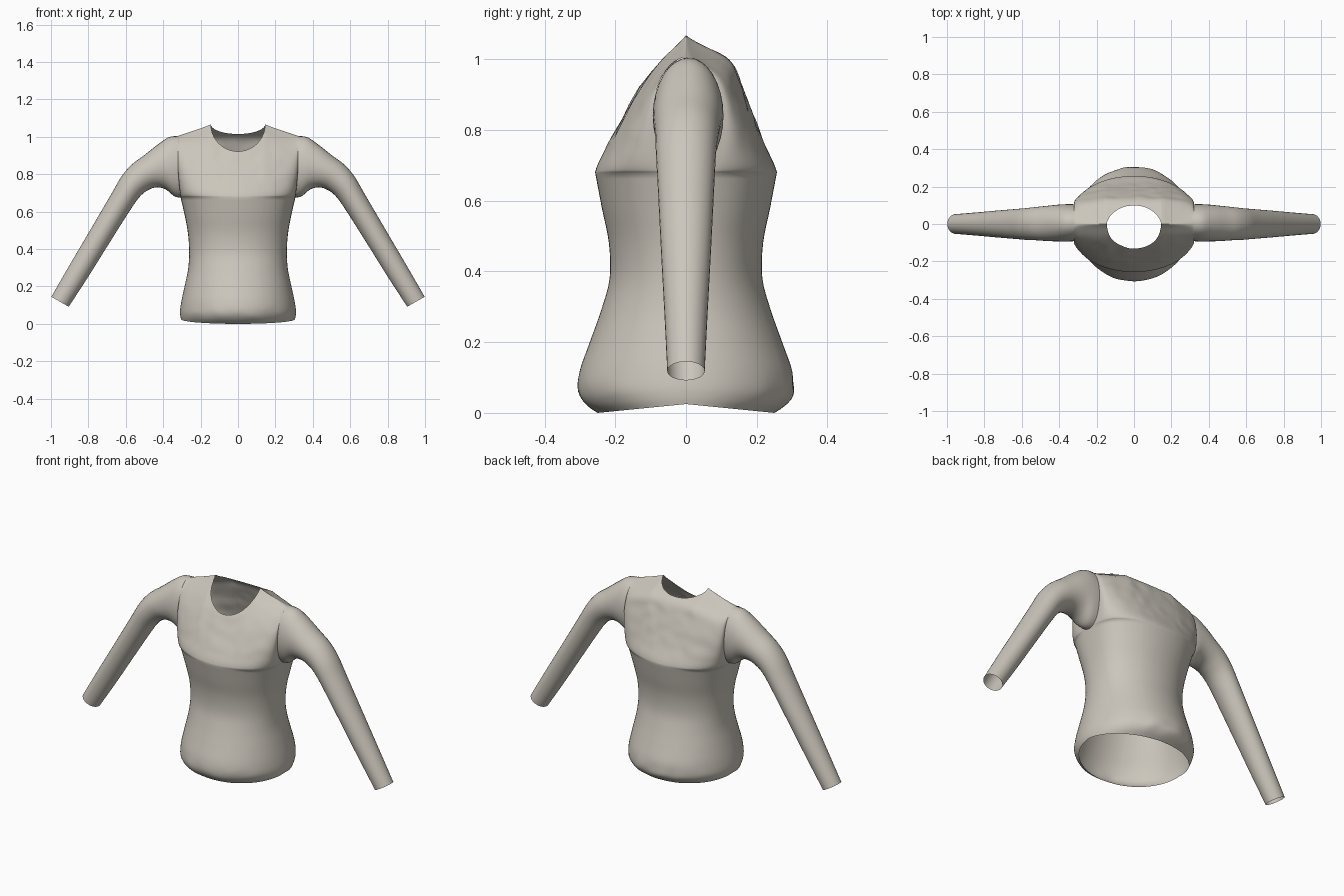
import bpy, bmesh, math
from mathutils import noise, Vector

if "Cube" in bpy.data.objects:
    bpy.data.objects.remove(bpy.data.objects["Cube"], do_unlink=True)

cloth = bpy.data.materials.new("warm grey cloth")
COLOUR = (0.60, 0.565, 0.50, 1)
cloth.diffuse_color = COLOUR
cloth.use_nodes = True
bsdf = cloth.node_tree.nodes["Principled BSDF"]
bsdf.inputs["Base Color"].default_value = COLOUR
bsdf.inputs["Roughness"].default_value = 0.8


def spline(rows, t):
    """Smooth interpolation through rows of values, t from 0 to 1."""
    f = min(max(t, 0), 1) * (len(rows) - 1)
    i = min(int(f), len(rows) - 2)
    f -= i
    a, b, c, d = (rows[min(max(k, 0), len(rows) - 1)] for k in range(i - 1, i + 3))
    return [q + 0.5 * f * (r - p + f * (2*p - 5*q + 4*r - s + f * (3*(q - r) + s - p)))
            for p, q, r, s in zip(a, b, c, d)]


def add_grid(bm, rows, flip):
    verts = [[bm.verts.new(p) for p in row] for row in rows]
    for lo, hi in zip(verts, verts[1:]):
        for j in range(len(lo) - 1):
            quad = [lo[j], lo[j + 1], hi[j + 1], hi[j]]
            bm.faces.new(quad[::-1] if flip else quad)


def finish(bm, name):
    bmesh.ops.remove_doubles(bm, verts=bm.verts, dist=0.0005)
    bmesh.ops.dissolve_degenerate(bm, edges=bm.edges, dist=0.0001)
    mesh = bpy.data.meshes.new(name)
    bm.to_mesh(mesh)
    bm.free()
    mesh.materials.append(cloth)
    obj = bpy.data.objects.new(name, mesh)
    bpy.context.collection.objects.link(obj)
    bpy.ops.object.select_all(action='DESELECT')
    obj.select_set(True)
    bpy.context.view_layer.objects.active = obj
    bpy.ops.object.shade_smooth_by_angle(angle=math.radians(55))
    return obj


# Torso below the bust: height, half width, depth
BODY = [(0, .305, .25), (.025, .309, .285), (.06, .309, .305), (.12, .30, .30),
        (.20, .284, .272), (.29, .267, .24), (.38, .261, .216), (.48, .267, .218),
        (.58, .285, .238), (.68, .308, .257)]
# Chest from bust to shoulder: front depth, back depth
CHEST = [(.257, .257), (.228, .23), (.194, .203), (.158, .178),
         (.118, .153), (.065, .118), (0, 0)]
BUST, PEAK, NECK, SHOULDER = .68, 1.067, .145, .322
NECK_U = NECK / SHOULDER


def columns():
    """Positions across the panel, with one exactly at each neck point."""
    inner = [NECK_U * math.sin(math.pi / 2 * i / 10) for i in range(11)]
    start = math.asin(NECK_U)
    outer = [math.sin(start + (math.pi / 2 - start) * i / 14) for i in range(1, 15)]
    half = inner + outer
    return [-u for u in half[:0:-1]] + half


def body_point(u, t, side):
    z, w, d = spline(BODY, t)
    power = 1 - 0.3 * t * t
    c = max(0, 1 - u * u) ** (power / 2)
    x, y = u * w, d * c
    # Gathered cloth above the hem, and a hem that lifts at the sides
    gather = math.exp(-((z - .05) / .05) ** 2)
    y += c * gather * .006 * noise.noise(Vector((x * 14, side * 5, z * 16)))
    z += .025 * (1 - c) * max(0, 1 - z / .3)
    return x, side * y, z


def chest_point(u, v, side):
    a = abs(u)
    if a <= NECK_U:
        top = PEAK
        dip = .145 if side < 0 else .052
        limit = top - dip * math.sqrt(max(0, 1 - (a / NECK_U) ** 2))
    else:
        k = (a - NECK_U) / (1 - NECK_U)
        top = limit = PEAK - .062 * k ** .9
    s = v * (limit - BUST) / (top - BUST)
    depth = spline(CHEST, s)[0 if side < 0 else 1]
    armhole = (.092 if side < 0 else .105) * math.sqrt(max(0, 1 - (2 * s - 1) ** 2))
    c = max(0, 1 - u * u) ** (.35 + .05 * s)
    w = .308 + (SHOULDER - .308) * math.sin(min(1, s * 1.6) * math.pi / 2)
    y = armhole + (depth - armhole) * c
    fold = .006 * noise.noise(Vector((u * 5, side * 3, s * 7)))
    y += fold * c * math.sin(math.pi * s)
    return u * w, side * y, BUST + s * (top - BUST)


# Torso: front and back panels welded at the side and shoulder seams
bm = bmesh.new()
cols = columns()
for side in (-1, 1):
    rows = [[body_point(u, i / 36, side) for u in cols] for i in range(37)]
    rows += [[chest_point(u, (1 - math.cos(math.pi * i / 28)) / 2, side) for u in cols]
             for i in range(1, 29)]
    add_grid(bm, rows, side > 0)
finish(bm, "shirt_torso")

# Sleeve sections: top x, top z, underside x, underside z, half depth, centre y
SLEEVE = [(.315, 1.005, .305, .675, .098, .007), (.37, .998, .34, .682, .100, .006),
          (.43, .958, .385, .718, .098, .005), (.50, .903, .430, .730, .094, .003),
          (.57, .850, .475, .718, .089, .002), (.625, .785, .525, .680, .085, 0),
          (.68, .690, .585, .595, .080, 0), (.80, .485, .705, .405, .070, 0),
          (.90, .315, .805, .245, .061, 0), (.998, .145, .905, .092, .053, 0)]


def sleeve_ring(t, sign):
    tx, tz, bx, bz, r, cy = spline(SLEEVE, t)
    ring = []
    for j in range(33):
        a = 2 * math.pi * j / 32
        k = math.cos(a) / 2
        ring.append((sign * ((tx + bx) / 2 + k * (tx - bx)),
                     cy + r * math.sin(a),
                     (tz + bz) / 2 + k * (tz - bz)))
    return ring


for sign, name in ((1, "left_sleeve"), (-1, "right_sleeve")):
    bm = bmesh.new()
    add_grid(bm, [sleeve_ring(i / 45, sign) for i in range(46)], sign > 0)
    finish(bm, name)
